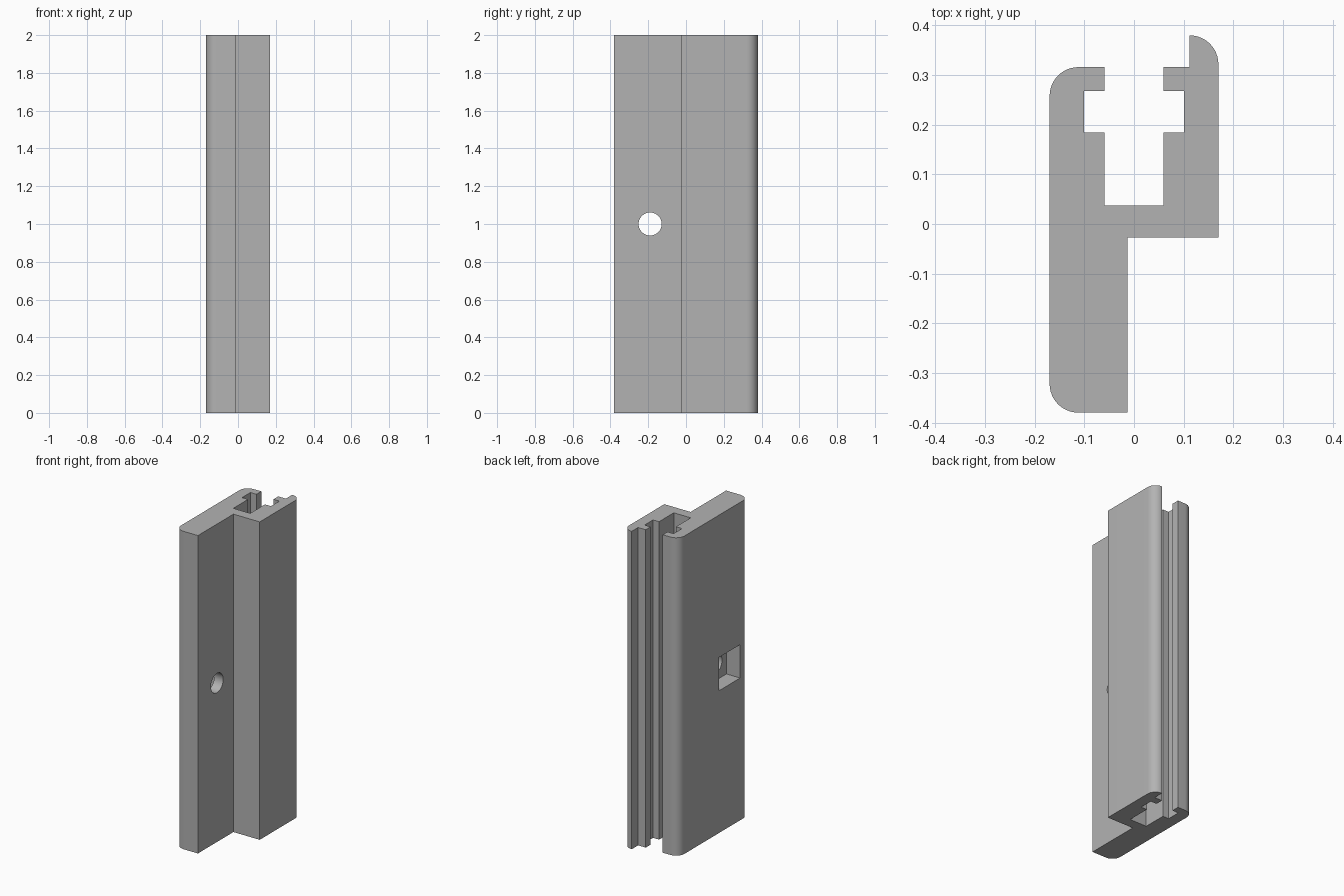
import bpy, bmesh
from math import cos, sin, radians

if "Cube" in bpy.data.objects:
    bpy.data.objects.remove(bpy.data.objects["Cube"], do_unlink=True)

LENGTH, RADIUS = 2.0, 0.058

grey = bpy.data.materials.new("plain grey")
grey.use_nodes = True
colour = (0.45, 0.45, 0.45, 1)
grey.diffuse_color = colour
grey.node_tree.nodes["Principled BSDF"].inputs["Base Color"].default_value = colour


def arc(cx, cy, start, end, steps=12):
    """Points of a rounded corner, angles in degrees."""
    angles = [radians(start + (end - start) * i / steps) for i in range(steps + 1)]
    return [(cx + RADIUS * cos(a), cy + RADIUS * sin(a)) for a in angles]


# Counter-clockwise cross-section: foot, shelf, right arm, T-slot, left arm
profile = [(-0.013, -0.38), (-0.013, -0.027), (0.17, -0.027)]
profile += arc(0.112, 0.322, 0, 90)
profile += [(0.112, 0.316)]
slot = [(0.059, 0.316), (0.059, 0.268), (0.101, 0.268),
        (0.101, 0.184), (0.059, 0.184), (0.059, 0.037)]
profile += slot + [(-x, y) for x, y in reversed(slot)]
profile += arc(-0.112, 0.258, 90, 180)
profile += arc(-0.112, -0.322, 180, 270)

# Extruded bar
bm = bmesh.new()
face = bm.faces.new([bm.verts.new((x, y, 0)) for x, y in profile])
top = bmesh.ops.extrude_face_region(bm, geom=[face])["geom"]
bmesh.ops.translate(bm, vec=(0, 0, LENGTH),
                    verts=[v for v in top if isinstance(v, bmesh.types.BMVert)])
bmesh.ops.recalc_face_normals(bm, faces=bm.faces)
mesh = bpy.data.meshes.new("extruded_bar")
bm.to_mesh(mesh)
bm.free()
bar = bpy.data.objects.new("extruded_bar", mesh)
bpy.context.collection.objects.link(bar)
mesh.materials.append(grey)

# Square pocket in the flat side, and the round bolt hole through the foot
bpy.ops.mesh.primitive_cube_add(size=1, location=(-0.175, -0.19, 1))
pocket = bpy.context.object
pocket.name = "pocket_cutter"
pocket.scale = (0.2, 0.21, 0.21)
bpy.ops.mesh.primitive_cylinder_add(vertices=48, radius=0.061, depth=0.6,
                                    location=(0, -0.19, 1), rotation=(0, radians(90), 0))
hole = bpy.context.object
hole.name = "bolt_hole_cutter"

for cutter in (pocket, hole):
    cutter.data.materials.append(grey)
    cutter.hide_render = True
    cut = bar.modifiers.new(cutter.name, "BOOLEAN")
    cut.operation = "DIFFERENCE"
    cut.solver = "EXACT"
    cut.object = cutter

# Apply the cuts and smooth only the rounded corners and hole
bpy.ops.object.select_all(action="DESELECT")
bar.select_set(True)
bpy.context.view_layer.objects.active = bar
for name in [m.name for m in bar.modifiers]:
    bpy.ops.object.modifier_apply(modifier=name)
for cutter in (pocket, hole):
    bpy.data.objects.remove(cutter, do_unlink=True)
bpy.ops.object.shade_smooth_by_angle(angle=radians(30))
